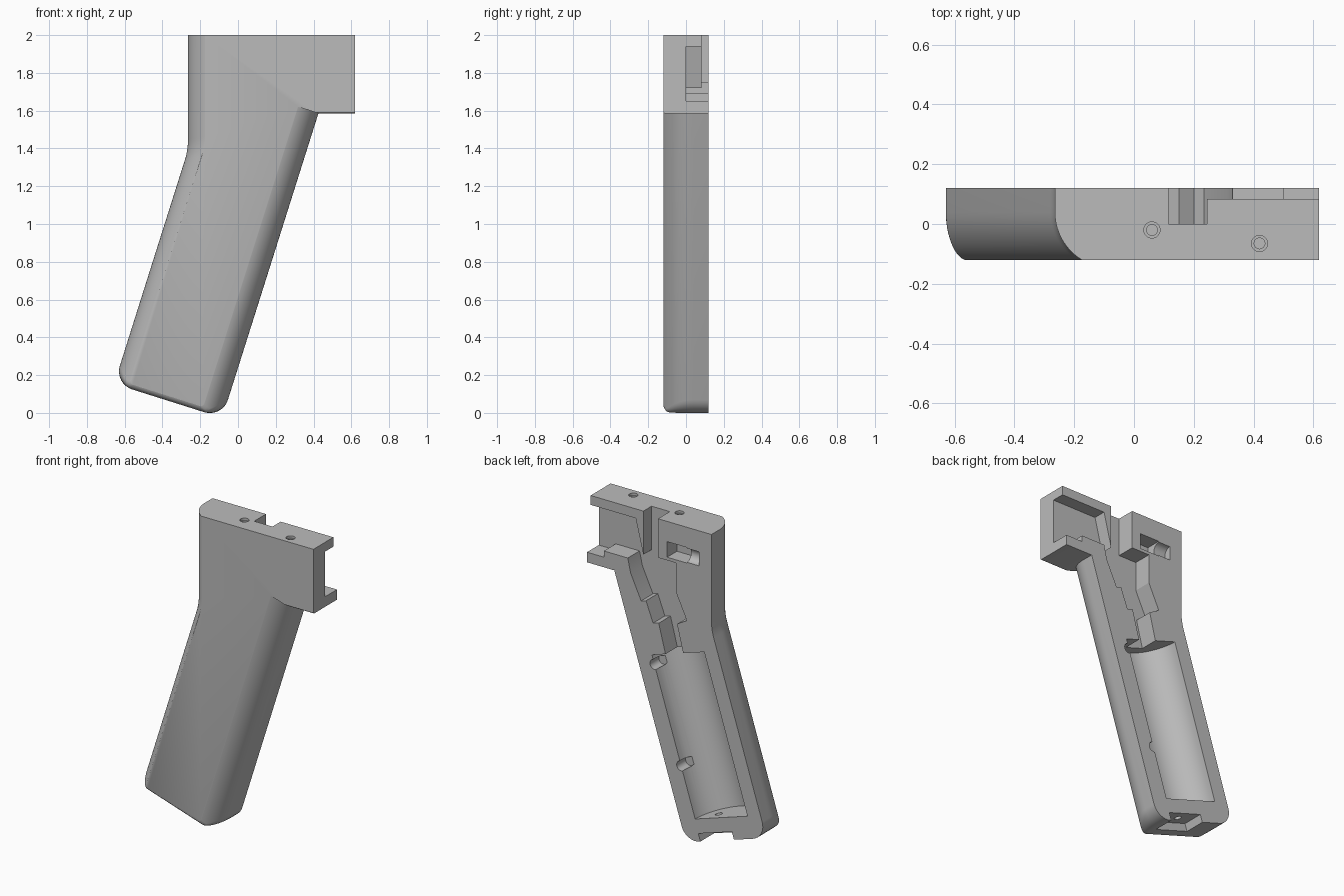
import bpy, bmesh, math
from mathutils import Vector

cube = bpy.data.objects.get("Cube")
if cube:
    bpy.data.objects.remove(cube)

TILT = 0.306                      # lean of the grip
E = Vector((math.cos(TILT), -math.sin(TILT)))   # across the grip
D = Vector((math.sin(TILT), math.cos(TILT)))    # along the grip
ORIGIN = Vector((-0.335, 0.20))
X, Z = Vector((1, 0)), Vector((0, 1))
BACK, FRONT = 0.12, -0.12

grey = bpy.data.materials.new("grey_plastic")
grey.use_nodes = True
grey.diffuse_color = (0.5, 0.5, 0.5, 1)
grey.node_tree.nodes["Principled BSDF"].inputs["Base Color"].default_value = (0.5, 0.5, 0.5, 1)


def grip_point(a, b):
    return ORIGIN + a * E + b * D


def loft(name, rings):
    """Skin a list of equal (y, outline) rings and cap both ends."""
    bm = bmesh.new()
    loops = [[bm.verts.new((p.x, y, p.y)) for p in pts] for y, pts in rings]
    for lo, hi in zip(loops, loops[1:]):
        for i in range(len(lo)):
            j = (i + 1) % len(lo)
            bm.faces.new((lo[i], lo[j], hi[j], hi[i]))
    bm.faces.new(loops[0])
    bm.faces.new(loops[-1])
    bmesh.ops.recalc_face_normals(bm, faces=bm.faces)
    mesh = bpy.data.meshes.new(name)
    bm.to_mesh(mesh)
    bm.free()
    obj = bpy.data.objects.new(name, mesh)
    bpy.context.collection.objects.link(obj)
    return obj


def prism(name, pts, y0, y1):
    pts = [Vector(p) for p in pts]
    return loft(name, [(y0, pts), (y1, pts)])


def rect(x0, x1, z0, z1):
    return [(x0, z0), (x1, z0), (x1, z1), (x0, z1)]


def grip_rect(a0, a1, b0, b1):
    return [grip_point(a, b) for a, b in rect(a0, a1, b0, b1)]


def cylinder(name, loc, radius, depth, rot=(0, 0, 0), sides=32):
    bpy.ops.mesh.primitive_cylinder_add(vertices=sides, radius=radius, depth=depth,
                                        location=loc, rotation=rot)
    bpy.context.object.name = name
    return bpy.context.object


def meet(l1, l2):
    """Intersection of two lines given as (normal, distance)."""
    (n, c), (m, d) = l1, l2
    det = n.x * m.y - n.y * m.x
    return Vector(((c * m.y - d * n.y) / det, (n.x * d - m.x * c) / det))


def fillet(before, corner, after, radius, steps=8):
    u, v = (before - corner).normalized(), (after - corner).normalized()
    half = (math.pi - u.angle(v)) / 2
    p, q = (corner + w * radius * math.tan(half) for w in (u, v))
    pts = []
    for k in range(steps + 1):
        t = k / steps
        a, b, c = (1 - t) ** 2, 2 * t * (1 - t) * math.cos(half), t * t
        pts.append((p * a + corner * b + q * c) / (a + b + c))
    return pts


def inset(y, centre, radius):
    drop = max(0, centre - y)
    return radius - math.sqrt(max(0, radius * radius - drop * drop))


def outline(y):
    """Outline of the shell at depth y, with rounded edges drawn inward."""
    left = inset(y, 0.04, 0.187)
    right = inset(y, 0.04, 0.169)
    base = inset(y, -0.08, 0.045)
    head = inset(y, -0.11, 0.011)
    ea, db = E.dot(ORIGIN), D.dot(ORIGIN)
    lines = [(Z, 2.0), (X, -0.265 + left), (E, ea - 0.292 + left * 0.88),
             (D, db - 0.14 + base), (E, ea + 0.308 - right), (D, db + 1.551),
             (Z, 1.585 + head), (X, 0.62)]
    c = [meet(lines[i], lines[(i + 1) % len(lines)]) for i in range(len(lines))]
    radii = {1: 0.35, 2: max(0.02, 0.1 - left), 3: max(0.02, 0.1 - right)}
    pts = []
    for i, p in enumerate(c):
        if i in radii:
            pts += fillet(c[i - 1], p, c[(i + 1) % len(c)], radii[i])
        else:
            pts.append(p)
    return pts


# Shell body
depths = [BACK] + [0.04 - 0.16 * math.sin(k / 14 * math.pi / 2) for k in range(15)]
body = loft("grip_half", [(y, outline(y)) for y in depths])
body.data.materials.append(grey)

# Cavities cut from the open back
channel = [(0.7, 1.65), (0.5, 1.65), (0.5, 1.69), (0.33, 1.69), (0.31, 1.60),
           (0.235, 1.44), (0.2, 1.45), (0.15, 1.32), (0.11, 1.33), (0.05, 1.1),
           (-0.08, 1.12), (-0.02, 1.36), (-0.09, 1.40), (-0.014, 1.56),
           (-0.014, 1.75), (0.115, 1.75), (0.115, 2.1), (0.245, 2.1),
           (0.245, 1.72), (0.3, 1.94), (0.7, 1.94)]
tube = grip_point(0, 0.51)
cutters = [
    cylinder("tube_cutter", (tube.x, BACK, tube.y), 0.195, 1.02, (0, TILT, 0), 64),
    prism("channel_cutter", channel, 0.0, 0.3),
    prism("lip_cutter", rect(0.24, 0.7, 1.72, 2.1), 0.083, 0.3),
    prism("pocket_cutter", rect(-0.09, 0.05, 1.77, 1.87), 0.02, 0.3),
    cylinder("pocket_round_cutter", (-0.10, BACK, 1.82), 0.045, 0.15, (0, math.pi / 2, 0)),
    prism("base_slot_cutter", grip_rect(-0.05, 0.2, -0.3, -0.09), -0.02, 0.3),
]
# Base passage into the tube
hole = grip_point(0.07, -0.04)
cutters.append(cylinder("base_hole_cutter", (hole.x, 0.05, hole.y), 0.022, 0.16, (0, TILT, 0)))
# Small notches beside the tube
for b in (0.33, 0.96):
    p = grip_point(0.195, b)
    cutters.append(cylinder("notch_cutter", (p.x, 0.1, p.y), 0.032, 0.14, (math.pi / 2, 0, 0)))
# Screw holes in the top, with a wider mouth
for x, y in ((0.06, -0.02), (0.42, -0.065)):
    cutters.append(cylinder("screw_cutter", (x, y, 2.0), 0.018, 0.24))
    cutters.append(cylinder("mouth_cutter", (x, y, 2.0), 0.027, 0.03))

bpy.ops.object.select_all(action='DESELECT')
body.select_set(True)
bpy.context.view_layer.objects.active = body
for cutter in cutters:
    cutter.hide_render = True
    mod = body.modifiers.new("cut", 'BOOLEAN')
    mod.operation, mod.solver, mod.object = 'DIFFERENCE', 'EXACT', cutter
    bpy.ops.object.modifier_apply(modifier=mod.name)
    bpy.data.objects.remove(cutter)

bpy.ops.object.shade_smooth_by_angle(angle=math.radians(25))
